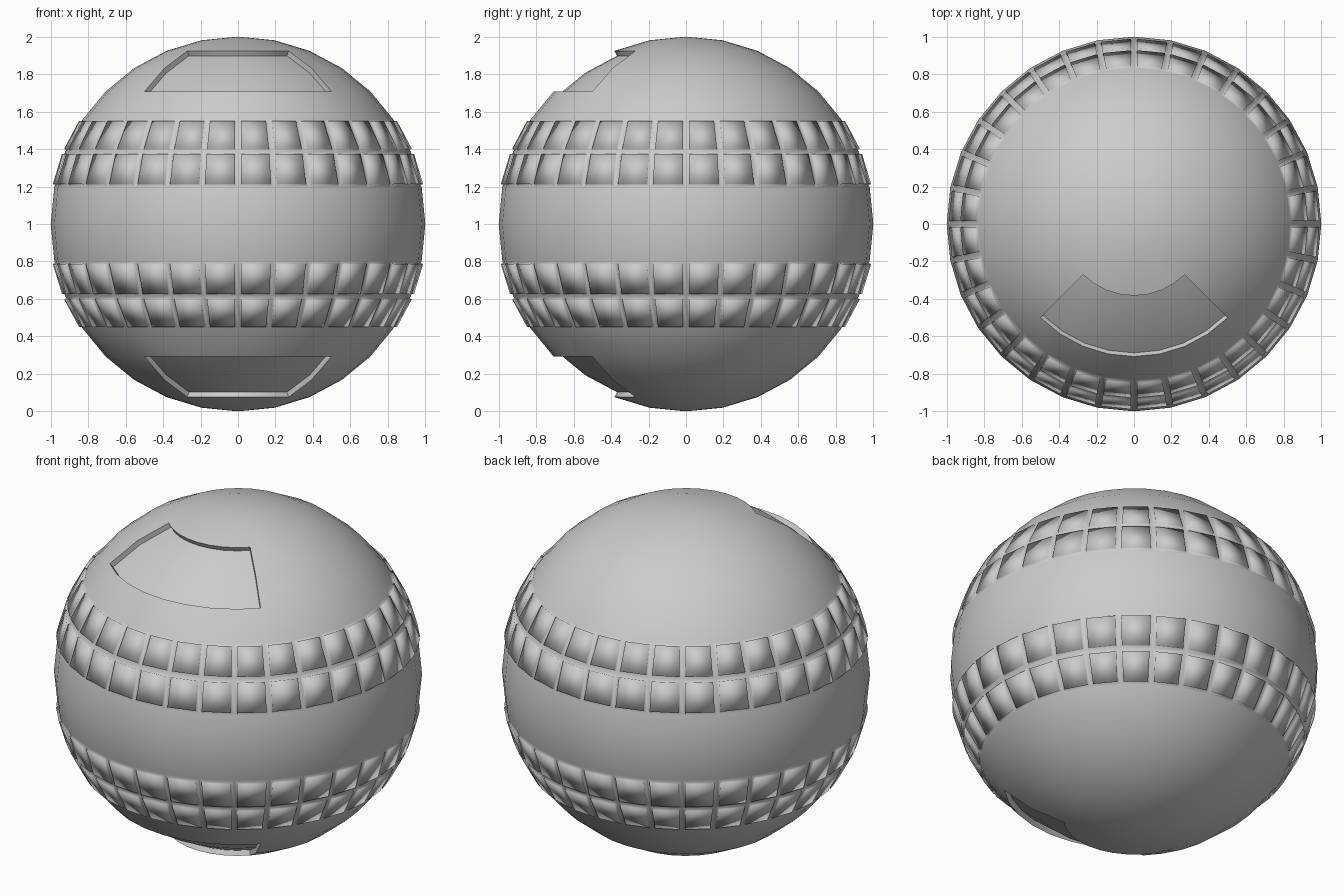
import bpy
import bmesh
import math

cube = bpy.data.objects.get("Cube")
if cube:
    bpy.data.objects.remove(cube, do_unlink=True)

GAP = 0.015      # half the groove between two tiles
RAISE = 0.014    # tile height above the ball
RECESS = 0.03    # depth of the front pockets

grey = bpy.data.materials.new("plain_grey")
grey.use_nodes = True
colour = (0.6, 0.6, 0.6, 1)
grey.diffuse_color = colour
grey.node_tree.nodes["Principled BSDF"].inputs["Base Color"].default_value = colour

# Round body
bm = bmesh.new()
bmesh.ops.create_uvsphere(bm, u_segments=32, v_segments=16, radius=1)
bm.normal_update()


def height(face):
    return abs(face.calc_center_median().z)


def in_pocket(face):
    c = face.calc_center_median()
    return 0.71 < abs(c.z) < 0.92 and -c.y > abs(c.x)


tiles = [f for f in bm.faces if 0.2 < height(f) < 0.55]
pockets = [f for f in bm.faces if in_pocket(f)]

# Sunken front pockets, one above and one below
bmesh.ops.inset_region(bm, faces=pockets, thickness=0, depth=-RECESS,
                       use_boundary=True)
bm.normal_update()

# Crisp edges around the pockets
for e in bm.edges:
    high = all(abs(v.co.z) > 0.6 for v in e.verts)
    if high and len(e.link_faces) == 2 and e.calc_face_angle() > math.radians(40):
        e.smooth = False

# Two double rows of raised tiles with grooves between them
bmesh.ops.inset_individual(bm, faces=tiles, thickness=GAP, use_even_offset=True)
bm.normal_update()
raised = bmesh.ops.extrude_discrete_faces(bm, faces=tiles)["faces"]
bm.normal_update()
for f in raised:
    bmesh.ops.translate(bm, verts=f.verts, vec=f.normal * RAISE)

# Smooth shading, standing on the ground
for f in bm.faces:
    f.smooth = True
bmesh.ops.translate(bm, verts=bm.verts, vec=(0, 0, 1))
bm.normal_update()

mesh = bpy.data.meshes.new("tiled_ball")
bm.to_mesh(mesh)
bm.free()
mesh.materials.append(grey)
ball = bpy.data.objects.new("tiled_ball", mesh)
bpy.context.collection.objects.link(ball)
